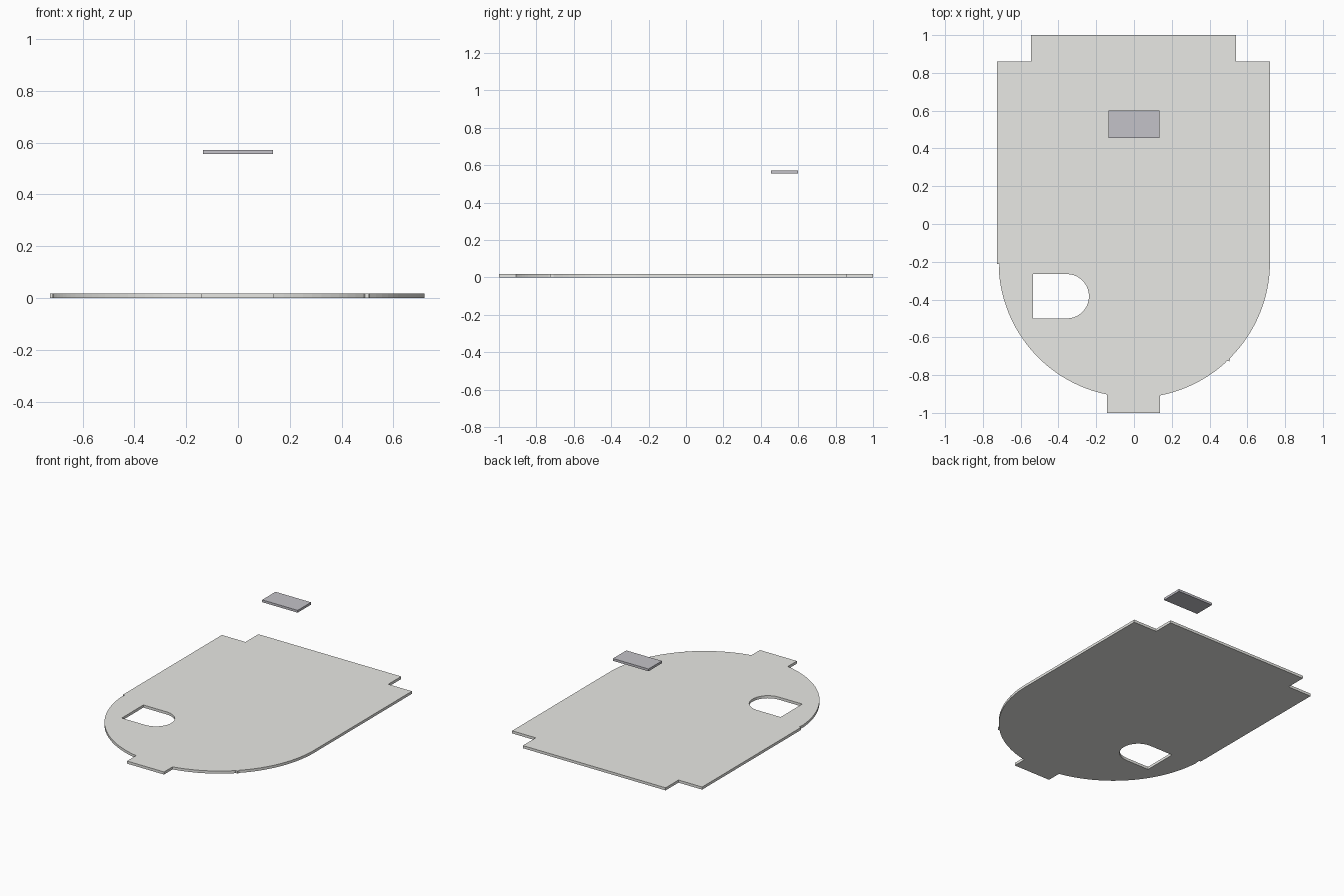
import bpy, bmesh
from math import cos, sin, radians

if "Cube" in bpy.data.objects:
    bpy.data.objects.remove(bpy.data.objects["Cube"])


def arc(cx, cy, r, a0, a1, n):
    angles = [radians(a0 + (a1 - a0) * i / n) for i in range(n + 1)]
    return [(cx + r * cos(a), cy + r * sin(a)) for a in angles]


def plate(name, loops, z0, z1, color):
    """Flat plate filled between closed outlines, extruded from z0 to z1."""
    bm = bmesh.new()
    for pts in loops:
        vs = [bm.verts.new((x, y, z0)) for x, y in pts]
        for a, b in zip(vs, vs[1:] + vs[:1]):
            bm.edges.new((a, b))
    bmesh.ops.triangle_fill(bm, edges=bm.edges[:], use_beauty=True)
    new = bmesh.ops.extrude_face_region(bm, geom=bm.faces[:], use_keep_orig=True)
    top = [v for v in new["geom"] if isinstance(v, bmesh.types.BMVert)]
    bmesh.ops.translate(bm, verts=top, vec=(0, 0, z1 - z0))
    bmesh.ops.recalc_face_normals(bm, faces=bm.faces[:])
    mesh = bpy.data.meshes.new(name)
    bm.to_mesh(mesh)
    bm.free()
    mat = bpy.data.materials.new(name + "_grey")
    mat.diffuse_color = color
    mat.use_nodes = True
    mat.node_tree.nodes["Principled BSDF"].inputs["Base Color"].default_value = mat.diffuse_color
    mesh.materials.append(mat)
    obj = bpy.data.objects.new(name, mesh)
    bpy.context.collection.objects.link(obj)
    return obj


# Base plate: stepped back edge, round front with a small tab and two nicks
outline = [(0.72, 0.86), (0.54, 0.86), (0.54, 1.0), (-0.545, 1.0),
           (-0.545, 0.86), (-0.725, 0.86), (-0.725, -0.213), (-0.712, -0.213)]
outline += arc(0, -0.2, 0.717, 184, 258.5, 24)
outline += [(-0.143, -1.0), (0.138, -1.0)]
outline += arc(0, -0.2, 0.721, 281, 312, 10)
outline += [(0.49, -0.725), (0.505, -0.727)]
outline += arc(0, -0.2, 0.72, 315, 360, 16)

# D-shaped opening
opening = [(-0.534, -0.265), (-0.534, -0.5)] + arc(-0.356, -0.3825, 0.1175, -90, 90, 20)
plate("base_plate", [outline, opening], 0.0, 0.018, (0.81, 0.81, 0.78, 1))

# Small raised slab
slab = [(-0.135, 0.455), (0.135, 0.455), (0.135, 0.6), (-0.135, 0.6)]
plate("floating_slab", [slab], 0.556, 0.572, (0.55, 0.54, 0.58, 1))
